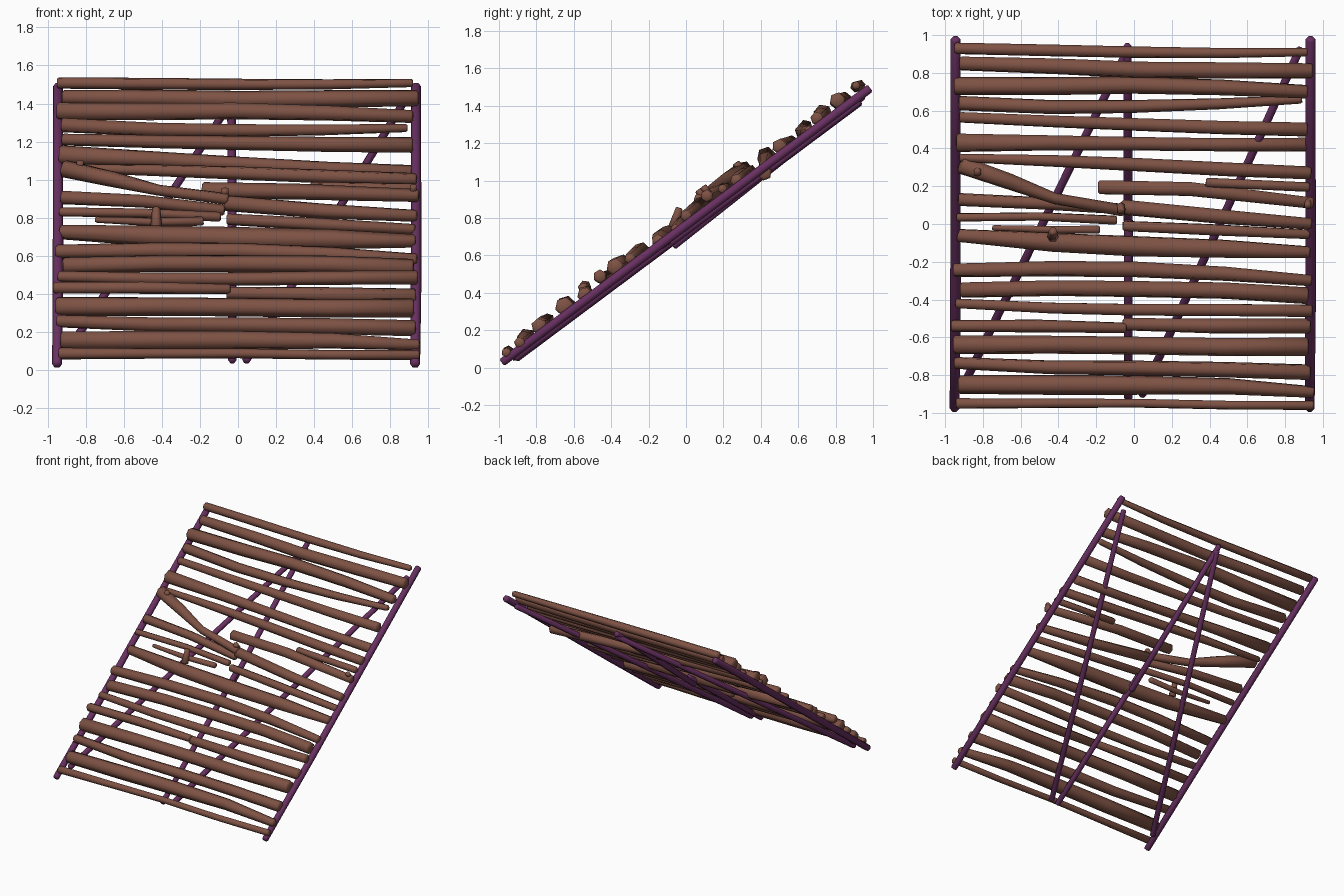
import bpy, bmesh, math, random
from mathutils import Vector

random.seed(4)
SLOPE = 0.745
NORMAL = Vector((0, -SLOPE, 1)).normalized()


def material(name, rgb):
    m = bpy.data.materials.new(name)
    m.diffuse_color = (*rgb, 1)
    return m


BROWN = material("brown_wood", (0.21, 0.085, 0.058))
PURPLE = material("purple_wood", (0.14, 0.03, 0.12))


def on_slope(x, y, h):
    """Point at height h above the sloping frame."""
    return Vector((x, y, 0.03 + SLOPE * (y + 0.98) + h))


def pole(name, stations, mat, sides=6, chamfer=0.01, turn=0.0):
    """Faceted pole through stations (x, y, h, radius) with chamfered ends."""
    pts = [on_slope(*s[:3]) for s in stations]
    rad = [s[3] for s in stations]
    first = (pts[1] - pts[0]).normalized()
    last = (pts[-1] - pts[-2]).normalized()
    pts = [pts[0], pts[0] + first * chamfer] + pts[1:-1] + [pts[-1] - last * chamfer, pts[-1]]
    rad = [rad[0] * 0.72, rad[0]] + rad[1:-1] + [rad[-1], rad[-1] * 0.72]
    bm = bmesh.new()
    rings = []
    for i, (p, r) in enumerate(zip(pts, rad)):
        t = (pts[min(i + 1, len(pts) - 1)] - pts[max(i - 1, 0)]).normalized()
        u = t.cross(NORMAL).normalized()
        v = u.cross(t)
        ring = []
        for k in range(sides):
            a = turn + math.tau * k / sides
            ring.append(bm.verts.new(p + (u * math.cos(a) + v * math.sin(a)) * r))
        rings.append(ring)
    for a, b in zip(rings, rings[1:]):
        for k in range(sides):
            j = (k + 1) % sides
            bm.faces.new((a[k], a[j], b[j], b[k]))
    bm.faces.new(rings[0])
    bm.faces.new(rings[-1])
    bmesh.ops.recalc_face_normals(bm, faces=bm.faces)
    me = bpy.data.meshes.new(name)
    bm.to_mesh(me)
    bm.free()
    me.materials.append(mat)
    ob = bpy.data.objects.new(name, me)
    bpy.context.collection.objects.link(ob)
    bpy.context.view_layer.objects.active = ob
    ob.select_set(True)
    bpy.ops.object.shade_smooth_by_angle(angle=math.radians(62))
    ob.select_set(False)
    return ob


# Side rails
for side, x in (("left", -0.945), ("right", 0.935)):
    pole(side + "_rail", [(x - 0.005, -0.985, 0, 0.026), (x, -0.4, 0, 0.028),
                          (x, 0.4, 0, 0.027), (x, 0.985, 0, 0.027)], PURPLE)

# Centre pole in two overlapping pieces, and the diagonal braces
pole("centre_pole_lower", [(-0.03, -0.93, -0.02, 0.022), (-0.03, 0.02, -0.03, 0.024)], PURPLE)
pole("centre_pole_upper", [(-0.03, -0.07, -0.06, 0.024), (-0.035, 0.95, -0.015, 0.022)], PURPLE)
pole("right_brace", [(0.04, -0.91, -0.035, 0.023), (0.88, 0.93, -0.03, 0.022)], PURPLE)
pole("left_brace", [(-0.91, -0.87, -0.035, 0.023), (-0.03, 0.93, -0.035, 0.022)], PURPLE)

# Full-width logs: y left/middle/right, radius left/middle/right, height left/right
LOGS = [
    (0.93, 0.915, 0.91, 0.030, 0.030, 0.022, 0.055, 0.07),
    (0.85, 0.82, 0.81, 0.038, 0.045, 0.042, 0.04, 0.065),
    (0.73, 0.73, 0.70, 0.047, 0.045, 0.035, 0.055, 0.05),
    (0.64, 0.62, 0.66, 0.038, 0.034, 0.022, 0.05, 0.02),
    (0.565, 0.525, 0.50, 0.030, 0.036, 0.040, 0.03, 0.05),
    (0.43, 0.42, 0.42, 0.050, 0.037, 0.038, 0.05, -0.035),
    (0.35, 0.31, 0.27, 0.022, 0.035, 0.034, 0.04, 0.04),
    (-0.06, -0.115, -0.15, 0.037, 0.058, 0.034, 0.01, 0.03),
    (-0.245, -0.24, -0.30, 0.036, 0.042, 0.030, 0.045, 0.045),
    (-0.35, -0.34, -0.38, 0.042, 0.044, 0.046, 0.05, 0.06),
    (-0.42, -0.455, -0.46, 0.028, 0.034, 0.036, 0.045, 0.07),
    (-0.64, -0.645, -0.65, 0.050, 0.048, 0.050, 0.05, 0.05),
    (-0.735, -0.765, -0.785, 0.032, 0.040, 0.042, 0.045, 0.045),
    (-0.85, -0.85, -0.89, 0.048, 0.050, 0.030, 0.03, 0.035),
    (-0.95, -0.953, -0.96, 0.030, 0.025, 0.026, 0.035, 0.035),
]


def through(a, b, c, t):
    """Smooth value running through a, b, c at t = 0, 0.5, 1."""
    return a * (1 - t) * (1 - 2 * t) + 4 * b * t * (1 - t) + c * t * (2 * t - 1)


for i, (ya, yb, yc, ra, rb, rc, ha, hc) in enumerate(LOGS):
    x0 = -0.94 + random.uniform(-0.02, 0.02)
    x1 = 0.935 + random.uniform(-0.02, 0.02)
    if i == 3:
        x1 = 0.89
    stations = []
    for t in (0, 0.27, 0.5, 0.76, 1):
        wob = random.uniform(-0.007, 0.007) if 0 < t < 1 else 0
        stations.append((x0 + (x1 - x0) * t, through(ya, yb, yc, t) + wob,
                         ha + (hc - ha) * t, through(ra, rb, rc, t) * 1.03))
    pole("log_%02d" % (i + 1), stations, BROWN, turn=random.uniform(0, 1))

# Broken and slanted logs
BROKEN = {
    "slanted_log": [(-0.92, 0.315, 0.065, 0.048), (-0.66, 0.225, 0.075, 0.043),
                    (-0.42, 0.135, 0.085, 0.030), (-0.05, 0.07, 0.085, 0.032)],
    "broken_log_upper": [(-0.19, 0.195, 0.04, 0.042), (0.3, 0.185, 0.04, 0.042),
                         (0.95, 0.11, 0.075, 0.034)],
    "short_log_right": [(0.38, 0.22, 0.04, 0.026), (0.93, 0.195, 0.05, 0.026)],
    "broken_log_left": [(-0.93, 0.13, 0.05, 0.036), (-0.5, 0.11, 0.045, 0.034),
                        (-0.07, 0.08, 0.02, 0.03)],
    "broken_log_right": [(-0.07, 0.09, 0.05, 0.042), (0.45, 0.04, 0.045, 0.04),
                         (0.94, 0.0, 0.05, 0.032)],
    "thin_log_left": [(-0.94, 0.035, 0.045, 0.024), (-0.5, 0.04, 0.035, 0.024),
                      (-0.09, 0.02, 0.03, 0.026)],
    "thin_log_right": [(-0.06, -0.01, 0.04, 0.03), (0.4, -0.03, 0.03, 0.033),
                       (0.93, -0.055, 0.02, 0.028)],
    "loose_splinter": [(-0.75, -0.02, 0.045, 0.016), (-0.45, -0.03, 0.04, 0.022),
                       (-0.18, -0.03, 0.045, 0.024)],
    "snapped_log_left": [(-0.97, -0.54, 0.075, 0.032), (-0.5, -0.54, 0.075, 0.034),
                         (-0.04, -0.55, 0.075, 0.028)],
    "snapped_log_right": [(-0.06, -0.53, 0.04, 0.034), (0.4, -0.54, 0.04, 0.04),
                          (0.935, -0.54, 0.03, 0.042)],
}
for name, stations in BROKEN.items():
    pole(name, stations, BROWN, turn=random.uniform(0, 1))

# Knots: short stubs standing out of the wood
for i, (x, y, h, r) in enumerate([(-0.83, 0.30, 0.065, 0.022), (-0.07, 0.10, 0.07, 0.022),
                                  (0.92, 0.125, 0.07, 0.02), (-0.43, -0.07, 0.04, 0.03)]):
    length = 0.075 if i == 3 else 0.058
    top_r = 0.022 if i == 3 else r
    # offset along the slope normal, expressed as y and height above the frame
    dy = NORMAL.y * length
    dh = NORMAL.z * length - SLOPE * dy
    if i == 3:
        dy, dh = 0.035, 0.08
    ob = pole("knot_%d" % (i + 1), [(x, y, h, r), (x + 0.001, y + dy, h + dh, top_r)],
              BROWN, chamfer=0.006)
